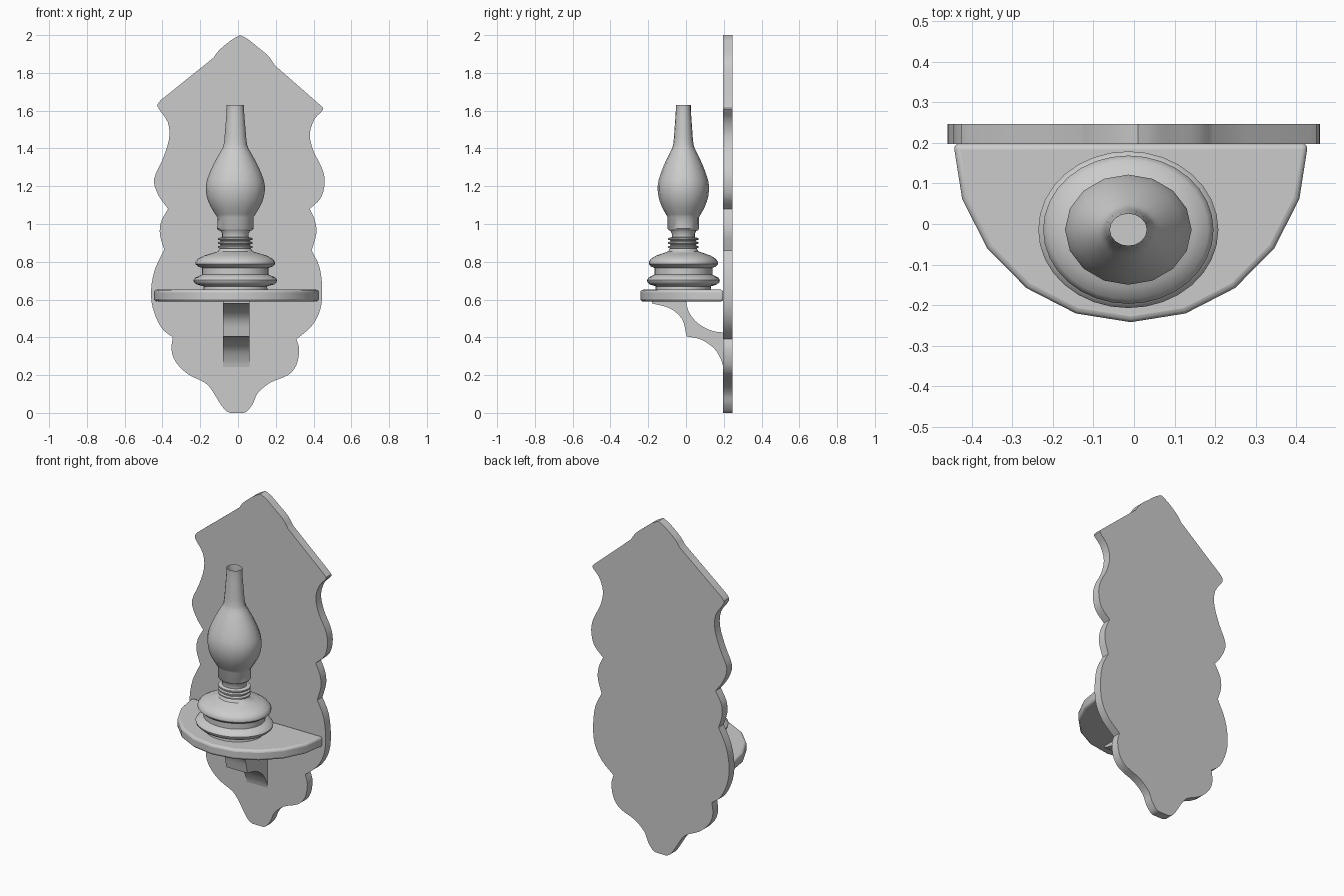
import bpy, bmesh, math
from mathutils import Vector


def finish(name, bm, angle=35, bevel=0):
    bmesh.ops.remove_doubles(bm, verts=bm.verts, dist=1e-5)
    bmesh.ops.recalc_face_normals(bm, faces=bm.faces)
    me = bpy.data.meshes.new(name)
    bm.to_mesh(me)
    bm.free()
    ob = bpy.data.objects.new(name, me)
    bpy.context.collection.objects.link(ob)
    if bevel:
        m = ob.modifiers.new("round_edges", 'BEVEL')
        m.width, m.segments = bevel, 3
        m.limit_method, m.angle_limit = 'ANGLE', math.radians(50)
    bpy.ops.object.select_all(action='DESELECT')
    ob.select_set(True)
    bpy.context.view_layer.objects.active = ob
    bpy.ops.object.shade_smooth_by_angle(angle=math.radians(angle))
    return ob


def extrude(name, pts, vec, angle=35, bevel=0):
    """Fill an outline and push it along vec."""
    bm = bmesh.new()
    f = bm.faces.new([bm.verts.new(p) for p in pts])
    r = bmesh.ops.extrude_face_region(bm, geom=[f], use_keep_orig=True)
    verts = [g for g in r['geom'] if isinstance(g, bmesh.types.BMVert)]
    bmesh.ops.translate(bm, verts=verts, vec=vec)
    return finish(name, bm, angle, bevel)


def smooth(pts, n=3):
    """Catmull-Rom curve through the points of one run, corners at its ends."""
    p = [Vector(q) for q in pts]
    p = [2 * p[0] - p[1]] + p + [2 * p[-1] - p[-2]]
    out = []
    for a, b, c, d in zip(p, p[1:], p[2:], p[3:]):
        for i in range(n):
            t = i / n
            out.append(0.5 * (2 * b + (c - a) * t + (2 * a - 5 * b + 4 * c - d) * t * t
                              + (3 * b - a - 3 * c + d) * t ** 3))
    return out + [p[-2]]


def lathe(name, profile, sides, angle=40, cap_ends=(True, True)):
    """Slightly oval turned part on the lamp axis; profile is (radius, z)."""
    bm = bmesh.new()
    rings = []
    for r, z in profile:
        rings.append([bm.verts.new((-0.014 + r * math.cos(math.tau * i / sides),
                                    -0.014 + 0.87 * r * math.sin(math.tau * i / sides), z))
                      for i in range(sides)])
    for a, b in zip(rings, rings[1:]):
        for i in range(sides):
            j = (i + 1) % sides
            bm.faces.new((a[i], a[j], b[j], b[i]))
    for ring, cap in zip((rings[0], rings[-1]), cap_ends):
        if cap:
            bm.faces.new(ring)
    return finish(name, bm, angle)


# scalloped backboard: runs between corners, down the right and up the left
right = [
    [(0.01, 2.0), (0.05, 1.98), (0.10, 1.94), (0.16, 1.89), (0.195, 1.84)],
    [(0.195, 1.84), (0.435, 1.63)],
    [(0.435, 1.63), (0.45, 1.605), (0.405, 1.555), (0.38, 1.475), (0.40, 1.385),
     (0.443, 1.30), (0.459, 1.225), (0.44, 1.14), (0.38, 1.08)],
    [(0.38, 1.08), (0.407, 1.02), (0.415, 0.95), (0.39, 0.86)],
    [(0.39, 0.86), (0.432, 0.77), (0.446, 0.65), (0.435, 0.545), (0.39, 0.46), (0.31, 0.39)],
    [(0.31, 0.39), (0.324, 0.335), (0.31, 0.255), (0.265, 0.20), (0.17, 0.16),
     (0.105, 0.105), (0.08, 0.05), (0.05, 0.01), (0.03, 0.0)],
]
left = [
    [(-0.04, 0.0), (-0.065, 0.012), (-0.095, 0.05), (-0.135, 0.115), (-0.175, 0.16),
     (-0.265, 0.205), (-0.33, 0.27), (-0.352, 0.335), (-0.345, 0.40)],
    [(-0.345, 0.40), (-0.405, 0.45), (-0.45, 0.55), (-0.46, 0.65), (-0.44, 0.76), (-0.39, 0.865)],
    [(-0.39, 0.865), (-0.413, 0.94), (-0.408, 1.01), (-0.37, 1.08)],
    [(-0.37, 1.08), (-0.42, 1.15), (-0.445, 1.235), (-0.40, 1.34), (-0.365, 1.45),
     (-0.372, 1.54), (-0.425, 1.62), (-0.41, 1.655)],
    [(-0.41, 1.655), (-0.13, 1.88)],
    [(-0.13, 1.88), (-0.10, 1.92), (-0.04, 1.97), (0.01, 2.0)],
]
outline = []
for run in right + left:
    for q in smooth(run):
        if not outline or (q - outline[-1]).length > 1e-4:
            outline.append(q)
outline.pop()
extrude("backboard", [(q.x, 0.197, q.y) for q in outline], (0, 0.05, 0))

# half-round shelf with soft edges
shelf = [(-0.008 + 0.437 * math.cos(math.radians(18 * i)),
          0.198 - 0.44 * math.sin(math.radians(18 * i)), 0.59) for i in range(11)]
extrude("shelf", shelf, (0, 0, 0.062), 40, 0.014)

# curved bracket under the shelf
lower = smooth([(-0.18, 0.58), (-0.085, 0.553), (-0.02, 0.495), (0.003, 0.405)], 4)
foot = smooth([(0.003, 0.405), (0.08, 0.388), (0.15, 0.34), (0.186, 0.28), (0.198, 0.24)], 4)
upper = smooth([(0.198, 0.425), (0.13, 0.437), (0.06, 0.477), (0.015, 0.535), (0.0, 0.592)], 4)
side = lower + foot[1:] + upper + [Vector((-0.18, 0.592))]
extrude("bracket", [(-0.08, q.x, q.y) for q in side], (0.14, 0, 0))

# lamp: font, ringed burner, glass chimney
lathe("lamp_font", [(0.17, 0.65), (0.168, 0.67), (0.205, 0.68), (0.219, 0.692), (0.222, 0.703),
                    (0.212, 0.716), (0.19, 0.726), (0.176, 0.732), (0.176, 0.768), (0.196, 0.774),
                    (0.21, 0.787), (0.21, 0.8), (0.197, 0.816), (0.165, 0.833), (0.125, 0.845),
                    (0.092, 0.855), (0.082, 0.87)], 32)
burner = [(0.08, 0.865)]
for z in (0.878, 0.9, 0.921):
    burner += [(0.078, z - 0.008), (0.092, z - 0.004), (0.092, z + 0.004), (0.078, z + 0.008)]
burner += [(0.07, 0.93), (0.07, 0.95), (0.082, 0.968)]
lathe("lamp_burner", burner, 24)
bulb = smooth([(0.095, 1.035), (0.118, 1.07), (0.143, 1.118), (0.156, 1.175), (0.15, 1.235),
               (0.115, 1.318), (0.078, 1.385), (0.062, 1.42), (0.054, 1.5), (0.046, 1.6),
               (0.046, 1.63)], 2)
lathe("lamp_chimney", [(0.088, 0.966), (0.096, 0.975)] + [tuple(q) for q in bulb], 16, 40,
      (True, False))
